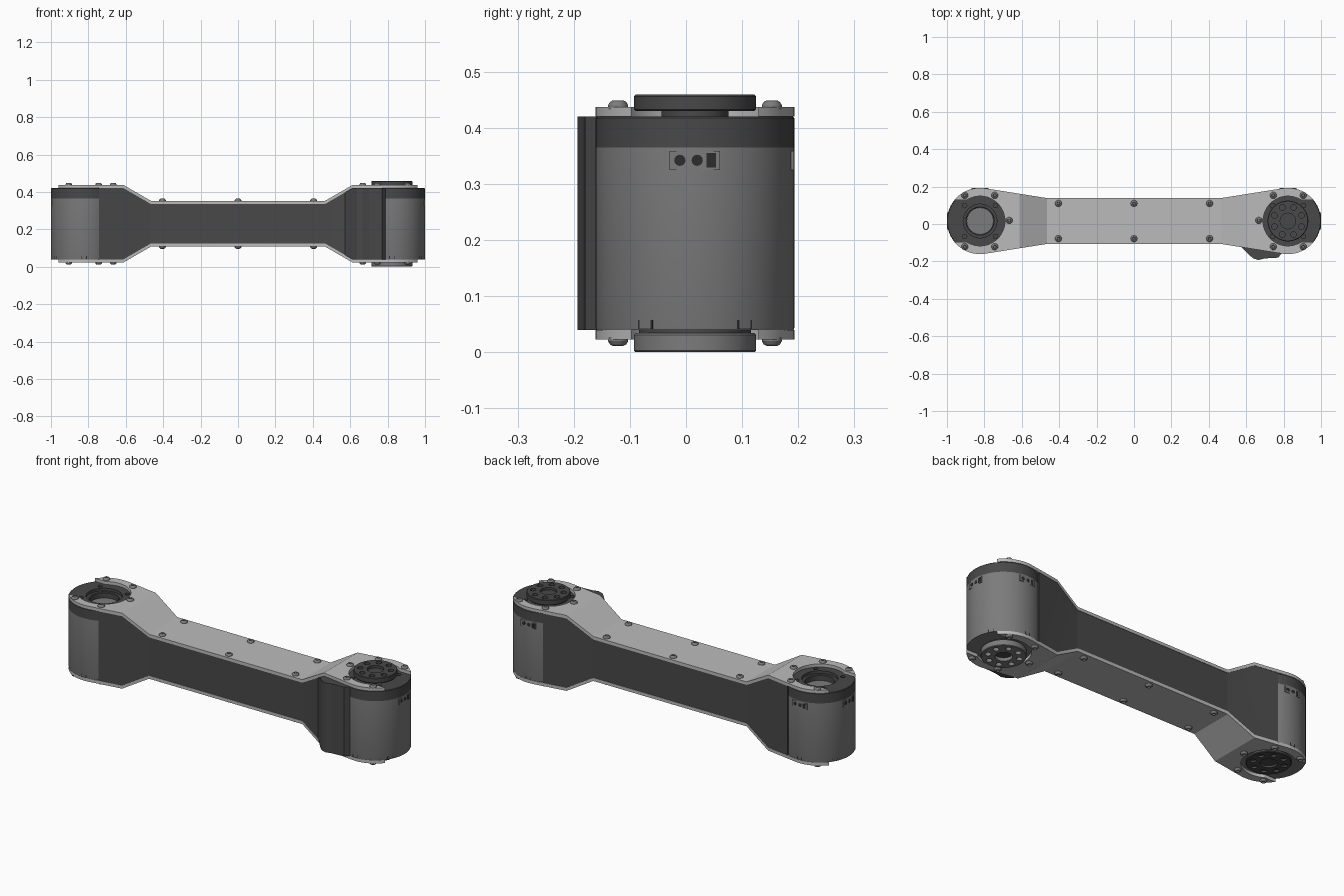
import bpy, bmesh
from math import sin, cos, pi, atan2, acos, hypot, radians
from mathutils import Matrix, Vector

if "Cube" in bpy.data.objects:
    bpy.data.objects.remove(bpy.data.objects["Cube"])

CX, CY, MID, R = 0.823, 0.016, 0.23, 0.177


def material(name, v):
    m = bpy.data.materials.new(name)
    m.diffuse_color = (v, v, v, 1)
    m.use_nodes = True
    m.node_tree.nodes["Principled BSDF"].inputs["Base Color"].default_value = m.diffuse_color
    return m


LIGHT, GREY = material("light_grey", 0.5), material("mid_grey", 0.2)
DARK, BLACK = material("dark_grey", 0.065), material("black", 0.025)


def finish(name, bm, mat, smooth=True):
    bmesh.ops.recalc_face_normals(bm, faces=bm.faces)
    me = bpy.data.meshes.new(name)
    bm.to_mesh(me)
    bm.free()
    ob = bpy.data.objects.new(name, me)
    bpy.context.collection.objects.link(ob)
    me.materials.append(mat)
    if smooth:
        shade(ob)
    return ob


def shade(ob):
    bpy.ops.object.select_all(action='DESELECT')
    ob.select_set(True)
    bpy.context.view_layer.objects.active = ob
    bpy.ops.object.shade_smooth_by_angle(angle=radians(25))


def prism(name, pts, axis, a, b, mat=DARK):
    bm = bmesh.new()
    f = bm.faces.new([bm.verts.new((p, q, a) if axis == 'z' else (p, a, q)) for p, q in pts])
    ext = bmesh.ops.extrude_face_region(bm, geom=[f])['geom']
    d = (0, 0, b - a) if axis == 'z' else (0, b - a, 0)
    bmesh.ops.translate(bm, vec=d, verts=[v for v in ext if isinstance(v, bmesh.types.BMVert)])
    return finish(name, bm, mat, False)


def lathe(name, prof, cx, cy, mat, n=64):
    bm = bmesh.new()
    vs = [bm.verts.new((cx + r, cy, z)) for r, z in prof]
    es = [bm.edges.new(e) for e in zip(vs, vs[1:])]
    bmesh.ops.spin(bm, geom=vs + es, cent=(cx, cy, 0), axis=(0, 0, 1), angle=2 * pi, steps=n, use_duplicate=False)
    bmesh.ops.remove_doubles(bm, verts=bm.verts, dist=1e-5)
    return finish(name, bm, mat)


def holes(specs):
    # one cutter made of several upright cylinders: x, y, radius, z0, z1
    bm = bmesh.new()
    for x, y, r, z0, z1 in specs:
        bmesh.ops.create_cone(bm, cap_ends=True, segments=20, radius1=r, radius2=r, depth=z1 - z0,
                              matrix=Matrix.Translation((x, y, (z0 + z1) / 2)))
    return finish("cutter", bm, BLACK, False)


def boolean(ob, cutter, op):
    cutter.hide_render = True
    m = ob.modifiers.new("bool", 'BOOLEAN')
    m.object, m.operation, m.solver = cutter, op, 'EXACT'
    bpy.ops.object.select_all(action='DESELECT')
    ob.select_set(True)
    bpy.context.view_layer.objects.active = ob
    bpy.ops.object.modifier_apply(modifier=m.name)
    bpy.data.objects.remove(cutter)


def ring(cx, rad, n, start=0.0):
    return [(cx + rad * cos(start + 2 * pi * i / n), CY + rad * sin(start + 2 * pi * i / n)) for i in range(n)]


def outline(r, hw):
    # straight waist with tangent lines running to a round at each end
    dx, dy = CX - 0.468, hw
    t = atan2(dy, dx) + acos(r / hypot(dx, dy))
    arc = [t + (2 * pi - 2 * t) * i / 40 for i in range(41)]
    left = [(-CX + r * cos(a), CY + r * sin(a)) for a in arc]
    left = [(-0.468, CY + hw)] + left + [(-0.468, CY - hw)]
    return left + [(-x, y) for x, y in reversed(left)]


def bend(end, h_end, h_mid):
    return [(-end, h_end), (-0.612, h_end), (-0.465, h_mid), (0.465, h_mid), (0.612, h_end), (end, h_end)]


def slot(s):
    # round hub opening with a channel to the outer end
    hw, r = 0.113, 0.133
    t = acos(-(1 - (hw / r) ** 2) ** 0.5)
    arc = [t - 2 * t * i / 40 for i in range(41)]
    pts = [(CX - r * cos(a + pi) * -1, CY + r * sin(a + pi)) for a in arc]
    pts = [(1.1, CY - hw)] + pts + [(1.1, CY + hw)]
    return prism("slot", [(s * x, y) for x, y in pts], 'z', -0.1, 0.6)


# bent cover plates, top and bottom
for name, s in (("top_plate", 1), ("bottom_plate", -1)):
    prof = bend(1.05, 0.207, 0.122) + bend(1.05, 0.19, 0.105)[::-1]
    plate = prism(name, [(x, MID + s * z) for x, z in prof], 'y', -0.4, 0.4, LIGHT)
    boolean(plate, prism("cut", outline(R, 0.123), 'z', -0.1, 0.6), 'INTERSECT')
    for side in (-1, 1):
        boolean(plate, slot(side), 'DIFFERENCE')
    shade(plate)


# dark link body between the plates, and the cable bulge on its front
def body_profile(end):
    return [(x, MID + z) for x, z in bend(end, 0.19, 0.106)] + \
           [(x, MID - z) for x, z in bend(end, 0.19, 0.106)[::-1]]


body = prism("link_body", body_profile(0.742), 'y', -0.4, 0.4)
boolean(body, prism("cut", outline(R - 0.002, 0.121), 'z', -0.1, 0.6), 'INTERSECT')
for side in (-1, 1):
    boolean(body, prism("cut", ring(side * CX, 0.174, 64), 'z', -0.1, 0.6), 'DIFFERENCE')
shade(body)
bulge = prism("cable_bulge", [(0.56, -0.11), (0.635, -0.183), (0.665, -0.193), (0.70, -0.184),
                              (0.77, -0.18), (0.79, -0.157), (0.75, -0.13)], 'z', -0.1, 0.6)
boolean(bulge, prism("cut", body_profile(0.9), 'y', -0.4, 0.4), 'INTERSECT')

# motors
for side, tag in ((-1, "left"), (1, "right")):
    cx = side * CX
    lathe(tag + "_motor_case", [(0, 0.04), (0.176, 0.04), (R, 0.043), (R, 0.365), (0.17, 0.365), (0, 0.365)],
          cx, CY, GREY)
    bore = 0.09 if side < 0 else 0.05
    cap = lathe(tag + "_motor_cap", [(bore, 0.365), (R, 0.365), (R, 0.417), (0.174, 0.42), (bore, 0.42),
                                     (bore, 0.365)], cx, CY, DARK)
    boolean(cap, holes([(x, y, 0.012, 0.405, 0.44) for x, y in ring(cx, 0.117, 4, pi / 4)]), 'DIFFERENCE')
    shade(cap)

    # power sockets facing outward and backward
    for az in (0 if side > 0 else pi, pi / 2):
        base = Matrix.Translation((cx, CY, 0.342)) @ Matrix.Rotation(az, 4, 'Z')
        for part, mat, boxes in (
                ("socket", GREY, [(0.166, 0, 0.021, 0.09, 0.034)]),
                ("socket_key", BLACK, [(0.167, 0.029, 0.0205, 0.017, 0.026)])):
            bm = bmesh.new()
            for x, y, sx, sy, sz in boxes:
                bmesh.ops.create_cube(bm, size=1, matrix=base @ Matrix.Translation((x, y, 0))
                                      @ Matrix.Diagonal((sx, sy, sz, 1)))
            finish(f"{tag}_{part}", bm, mat, False)
        bm = bmesh.new()
        for y in (-0.027, 0.004):
            bmesh.ops.create_cone(bm, cap_ends=True, segments=16, radius1=0.01, radius2=0.01, depth=0.02,
                                  matrix=base @ Matrix.Translation((0.167, y, 0)) @ Matrix.Rotation(pi / 2, 4, 'Y'))
        finish(tag + "_socket_pins", bm, BLACK)

    # clips round the foot of the case
    bm = bmesh.new()
    for i in range(6):
        bmesh.ops.create_cube(bm, size=1, matrix=Matrix.Translation((cx, CY, 0.049))
                              @ Matrix.Rotation(pi / 6 + i * pi / 3, 4, 'Z')
                              @ Matrix.Translation((0.167, 0, 0)) @ Matrix.Diagonal((0.019, 0.03, 0.016, 1)))
    finish(tag + "_case_clips", bm, BLACK, False)

# left motor: sunken bearing on top, flush flange below
lathe("bearing_ring", [(0.072, 0.366), (0.072, 0.402), (0.076, 0.405), (0.0895, 0.405), (0.0895, 0.366)],
      -CX, CY, DARK)
lathe("bearing_floor", [(0, 0.375), (0.0715, 0.375), (0.0715, 0.366), (0, 0.366)], -CX, CY, GREY)


def flange(name, cx, z0, z1, mat, neck):
    ob = lathe(name, [(0, z0), (0.106, z0), (0.109, z0 + 0.003), (0.109, z1 - 0.003), (0.106, z1), (0, z1)],
               cx, CY, mat)
    spec = [(x, y, 0.015, z0 - 0.02, z1 + 0.02) for x, y in ring(cx, 0.078, 8, pi / 8)]
    boolean(ob, holes(spec + [(cx, CY, 0.042, z0 - 0.02, z1 + 0.02)]), 'DIFFERENCE')
    shade(ob)
    lathe(name + "_core", [(0, neck[0]), (neck[2], neck[0]), (neck[2], neck[1]), (0, neck[1])], cx, CY, DARK)


flange("left_bottom_flange", -CX, 0.026, 0.042, DARK, (0.036, 0.045, 0.1))
flange("right_bottom_flange", CX, 0.0, 0.034, GREY, (0.018, 0.045, 0.1))
flange("right_output_flange", CX, 0.43, 0.459, DARK, (0.36, 0.445, 0.06))

# domed screws on both plates
half = [(0.905, 0.137), (0.905, -0.137), (0.745, 0.137), (0.745, -0.137), (0.667, 0.003),
        (0.404, 0.094), (0.404, -0.094)]
spots = [(s * x, CY + y) for s in (-1, 1) for x, y in half] + [(0, CY + 0.094), (0, CY - 0.094)]
dome = [(0.018, -0.004), (0.018, 0.003), (0.0145, 0.009), (0.009, 0.012), (0.007, 0.005), (0, 0.005)]
for x, y in spots:
    h = 0.122 if abs(x) < 0.5 else 0.207
    for s, tag in ((1, "top"), (-1, "bottom")):
        lathe(tag + "_screw", [(r, MID + s * (h + z)) for r, z in dome], x, y, GREY, 16)
